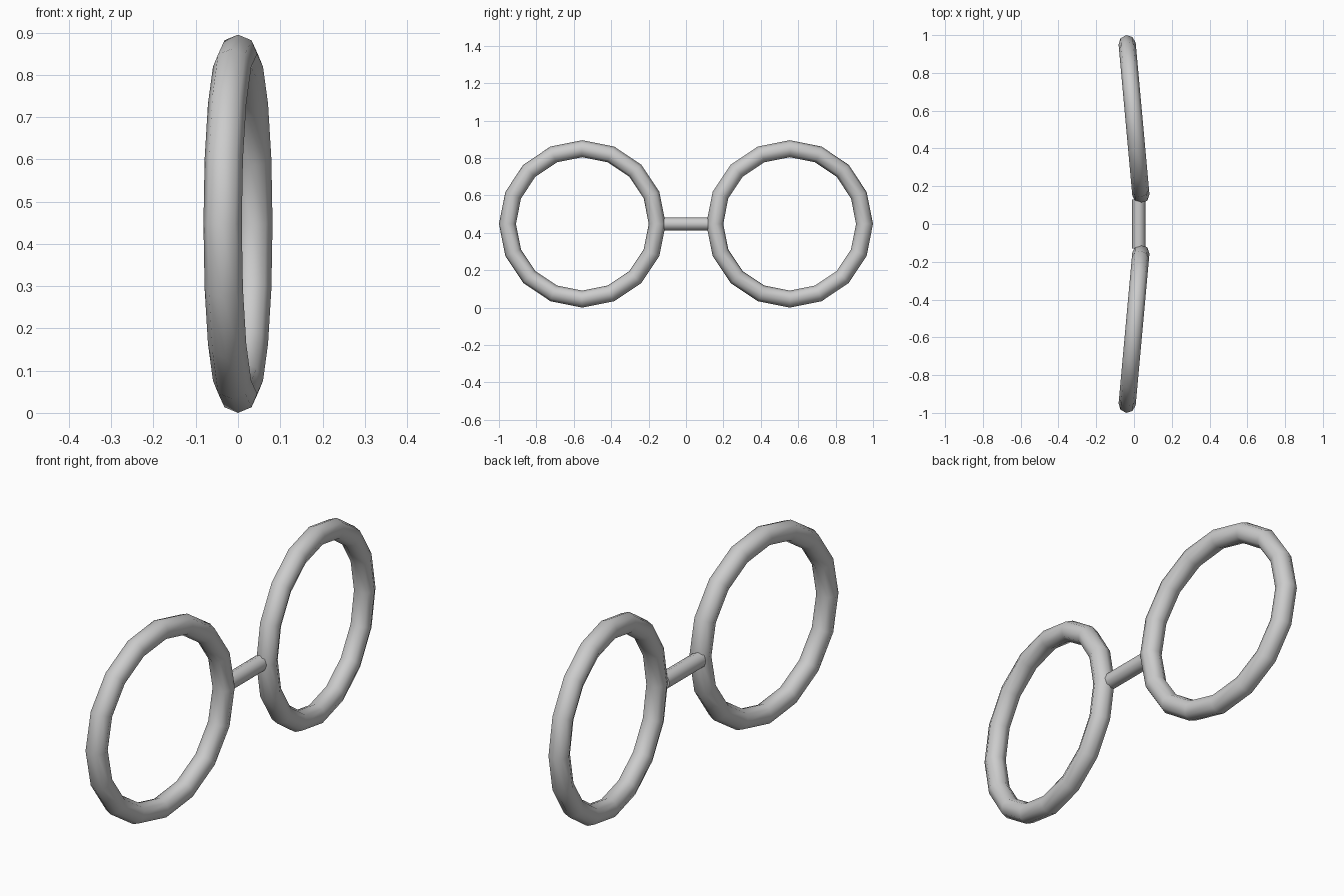
import bpy
from math import radians, cos

if "Cube" in bpy.data.objects:
    bpy.data.objects.remove(bpy.data.objects["Cube"])

RING_R, TUBE_R = 0.402, 0.0455
TILT = radians(5.2)
MID_Z = RING_R + TUBE_R
RING_Y = 1.0 - RING_R * cos(TILT) - TUBE_R


def smooth(obj, angle):
    bpy.ops.object.select_all(action='DESELECT')
    obj.select_set(True)
    bpy.context.view_layer.objects.active = obj
    bpy.ops.object.shade_smooth_by_angle(angle=radians(angle))


# Two lens rims, standing upright and swept slightly backwards at the outer ends
for side, name in ((-1, "left_rim"), (1, "right_rim")):
    bpy.ops.mesh.primitive_torus_add(
        major_radius=RING_R, minor_radius=TUBE_R,
        major_segments=16, minor_segments=8,
        location=(0, side * RING_Y, MID_Z))
    rim = bpy.context.object
    rim.name = name
    rim.rotation_euler = (0, radians(90), side * TILT)
    smooth(rim, 80)

# Nose bridge joining the rims
bpy.ops.mesh.primitive_cylinder_add(
    vertices=8, radius=0.035, depth=0.26,
    location=(0.025, 0, MID_Z), rotation=(radians(90), 0, 0))
bridge = bpy.context.object
bridge.name = "nose_bridge"
smooth(bridge, 60)
